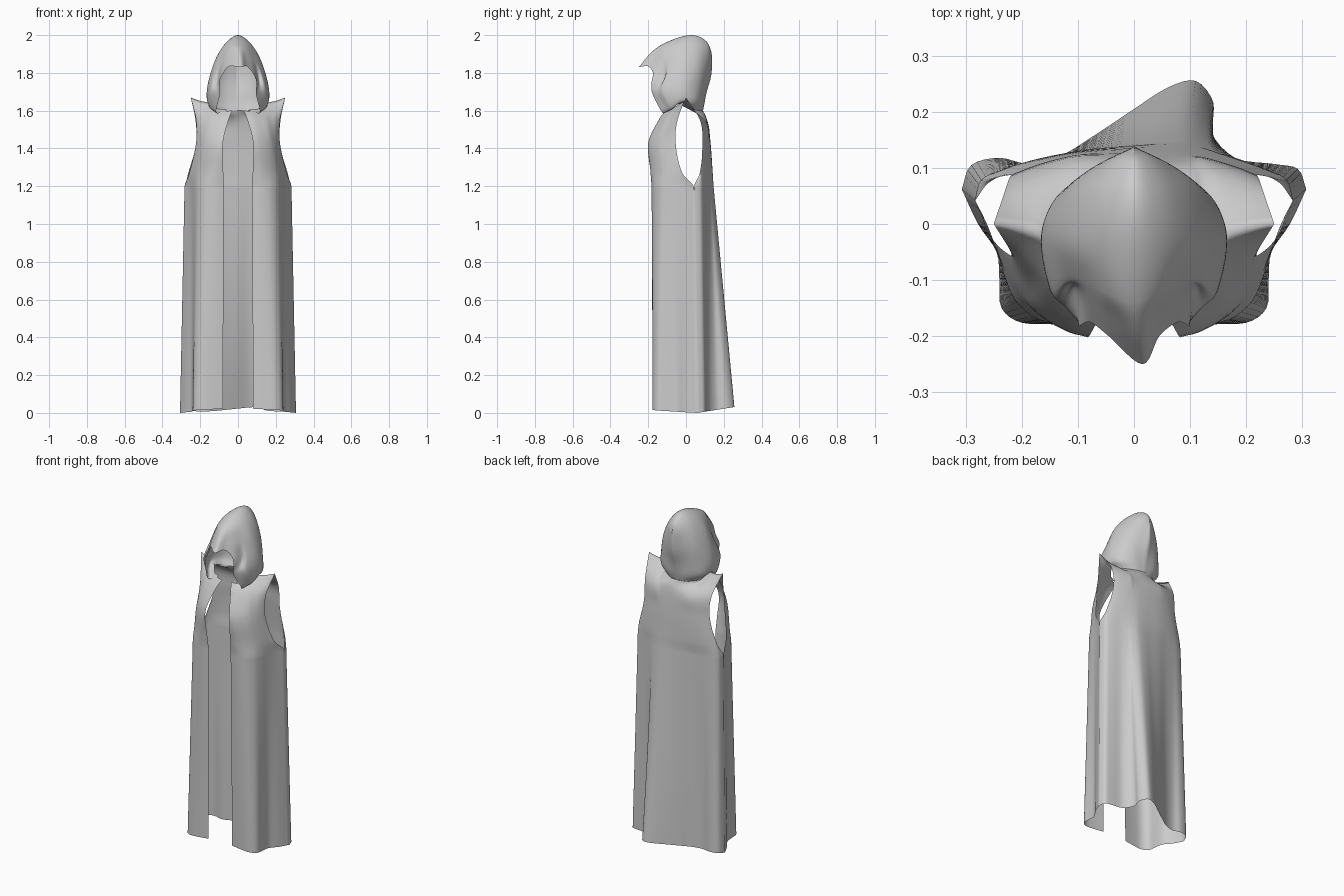
import bpy, bmesh
from mathutils import Vector


def spline(pts, ts, n):
    """Smooth curve through pts at parameters ts, n samples per span."""
    last = len(pts) - 1
    tan = []
    for i in range(last + 1):
        a, b = max(i - 1, 0), min(i + 1, last)
        tan.append((pts[b] - pts[a]) / (ts[b] - ts[a]))
    out = []
    for i in range(last):
        h = ts[i + 1] - ts[i]
        for k in range(n):
            s = k / n
            out.append(pts[i] * (2*s**3 - 3*s**2 + 1) + tan[i] * h * (s**3 - 2*s**2 + s)
                       + pts[i + 1] * (3*s**2 - 2*s**3) + tan[i + 1] * h * (s**3 - s**2))
    out.append(pts[-1].copy())
    return out


def loft(bm, rows, ts, nu, nv):
    """Cloth surface through rows of control points."""
    rows = [spline(r, list(range(len(r))), nu) for r in rows]
    cols = [spline(list(c), ts, nv) for c in zip(*rows)]
    grid = [[bm.verts.new(p) for p in c] for c in cols]
    for a, b in zip(grid, grid[1:]):
        for j in range(len(a) - 1):
            bm.faces.new((a[j], b[j], b[j + 1], a[j + 1]))


def finish(bm, name):
    bmesh.ops.remove_doubles(bm, verts=bm.verts, dist=0.001)
    bmesh.ops.recalc_face_normals(bm, faces=bm.faces)
    me = bpy.data.meshes.new(name)
    bm.to_mesh(me)
    bm.free()
    for p in me.polygons:
        p.use_smooth = True
    ob = bpy.data.objects.new(name, me)
    bpy.context.collection.objects.link(ob)


def level(z, xy):
    return [Vector((x, y, z)) for x, y in xy]


def blend(a, b, f):
    return [p.lerp(q, f) for p, q in zip(a, b)]


def flip(row):
    return [Vector((-p.x, p.y, p.z)) for p in row]


heights = [0, .6, 1.17, 1.2, 1.27, 1.43, 1.55, 1.66]

# Front panel: front edge to side seam, then to the armhole edge
hem = level(0, [(.08, -.17), (.14, -.176), (.2, -.176), (.236, -.15),
                (.240, -.10), (.245, -.05), (.278, 0), (.307, .062)])
for i, p in enumerate(hem):
    p.z = .022 * (1 - i / 7)
chest = level(1.2, [(.075, -.178), (.12, -.182), (.17, -.17), (.208, -.14),
                    (.228, -.10), (.242, -.055), (.26, -.005), (.283, .042)])
shoulder = [Vector(p) for p in [(.03, -.11, 1.6), (.07, -.10, 1.6), (.105, -.075, 1.61),
            (.135, -.035, 1.635), (.165, -.02, 1.645), (.195, -.01, 1.65),
            (.225, -.003, 1.66), (.25, 0, 1.67)]]
front = [hem, blend(hem, chest, .5), blend(hem, chest, 1.17 / 1.2), chest,
         level(1.27, [(.078, -.186), (.12, -.186), (.165, -.167), (.20, -.137),
                      (.22, -.105), (.233, -.075), (.245, -.045), (.257, -.02)]),
         level(1.43, [(.08, -.2), (.11, -.19), (.145, -.17), (.175, -.145),
                      (.195, -.115), (.208, -.09), (.217, -.07), (.222, -.055)]),
         level(1.55, [(.05, -.145), (.085, -.14), (.12, -.125), (.15, -.11),
                      (.175, -.09), (.195, -.075), (.21, -.06), (.222, -.045)]),
         shoulder]

# Back panel: left seam to right seam, with one deep fold on the right
bhem = level(0, [(-.307, .062), (-.29, .105), (-.24, .118), (-.19, .108), (-.13, .122),
                 (-.06, .165), (0, .205), (.06, .243), (.11, .255), (.142, .215),
                 (.137, .165), (.18, .118), (.25, .107), (.292, .098), (.307, .062)])
for p in bhem:
    p.z = max(0, .03 * (p.y - .06) / .19)
bchest = level(1.2, [(-.283, .042), (-.272, .078), (-.235, .097), (-.19, .108), (-.13, .12),
                     (-.07, .132), (0, .14), (.05, .145), (.095, .145), (.13, .135),
                     (.155, .125), (.19, .112), (.24, .096), (.272, .078), (.283, .042)])


def bow(z, w, edge, mid, power):
    ts = [p.x / .283 for p in bchest]
    return level(z, [(w * t, edge + (mid - edge) * (1 - abs(t) ** power)) for t in ts])


half = shoulder[:2:-1] + [Vector((.115, .03, 1.61)), Vector((.06, .075, 1.6))]
low_arm = blend(bow(1.27, .26, .075, .138, 3), bchest, .5)
for p in low_arm:
    p.z = 1.27
low_arm[0] = Vector((-.26, .073, 1.27))
low_arm[-1] = Vector((.26, .073, 1.27))
back = [bhem, blend(bhem, bchest, .5), blend(bhem, bchest, 1.17 / 1.2), bchest,
        low_arm, bow(1.43, .222, .087, .13, 2.5), bow(1.55, .225, .074, .112, 2),
        flip(half) + [Vector((0, .09, 1.6))] + half[::-1]]

bm = bmesh.new()
loft(bm, front, heights, 4, 6)
loft(bm, [flip(r) for r in front], heights, 4, 6)
loft(bm, back, heights, 4, 6)
finish(bm, "cloak_body")

# Hood: arches from the pointed brim to the back seam, each from neckline to crown
arches = [
    [(.06, -.10, 1.605), (.115, -.125, 1.59), (.095, -.178, 1.69), (.098, -.182, 1.75),
     (.078, -.175, 1.80), (.045, -.20, 1.835), (.015, -.25, 1.83)],
    [(.105, -.075, 1.61), (.15, -.075, 1.618), (.148, -.12, 1.71), (.118, -.10, 1.81),
     (.085, -.10, 1.885), (.045, -.125, 1.93), (0, -.14, 1.943)],
    [(.135, -.035, 1.635), (.162, -.02, 1.655), (.163, -.02, 1.72), (.142, -.025, 1.81),
     (.105, -.03, 1.90), (.055, -.03, 1.965), (0, -.03, 1.99)],
    [(.115, .03, 1.61), (.138, .045, 1.65), (.133, .05, 1.73), (.118, .055, 1.82),
     (.09, .057, 1.90), (.05, .055, 1.965), (0, .05, 1.998)],
    [(.06, .075, 1.6), (.075, .086, 1.645), (.083, .09, 1.72), (.075, .10, 1.80),
     (.057, .108, 1.87), (.03, .115, 1.93), (0, .11, 1.965)],
    [(0, .09, 1.6), (0, .098, 1.64), (0, .11, 1.70), (0, .13, 1.77), (0, .137, 1.82),
     (0, .138, 1.87), (0, .135, 1.91)],
]
rows = []
for arch in arches:
    side = [Vector(p) for p in arch]
    rows.append(side + flip(side[:-1])[::-1])
rows.insert(1, blend(rows[0], rows[1], .5))     # keeps the brim straight
rows[1][6].z += .01
for i in (3, 9):                                # tucks a fold beside the brim
    rows[1][i] += Vector((0, .025, -.01))
bm = bmesh.new()
loft(bm, rows, [0, .5, 1, 2, 3, 4, 5], 6, 6)
finish(bm, "hood")
